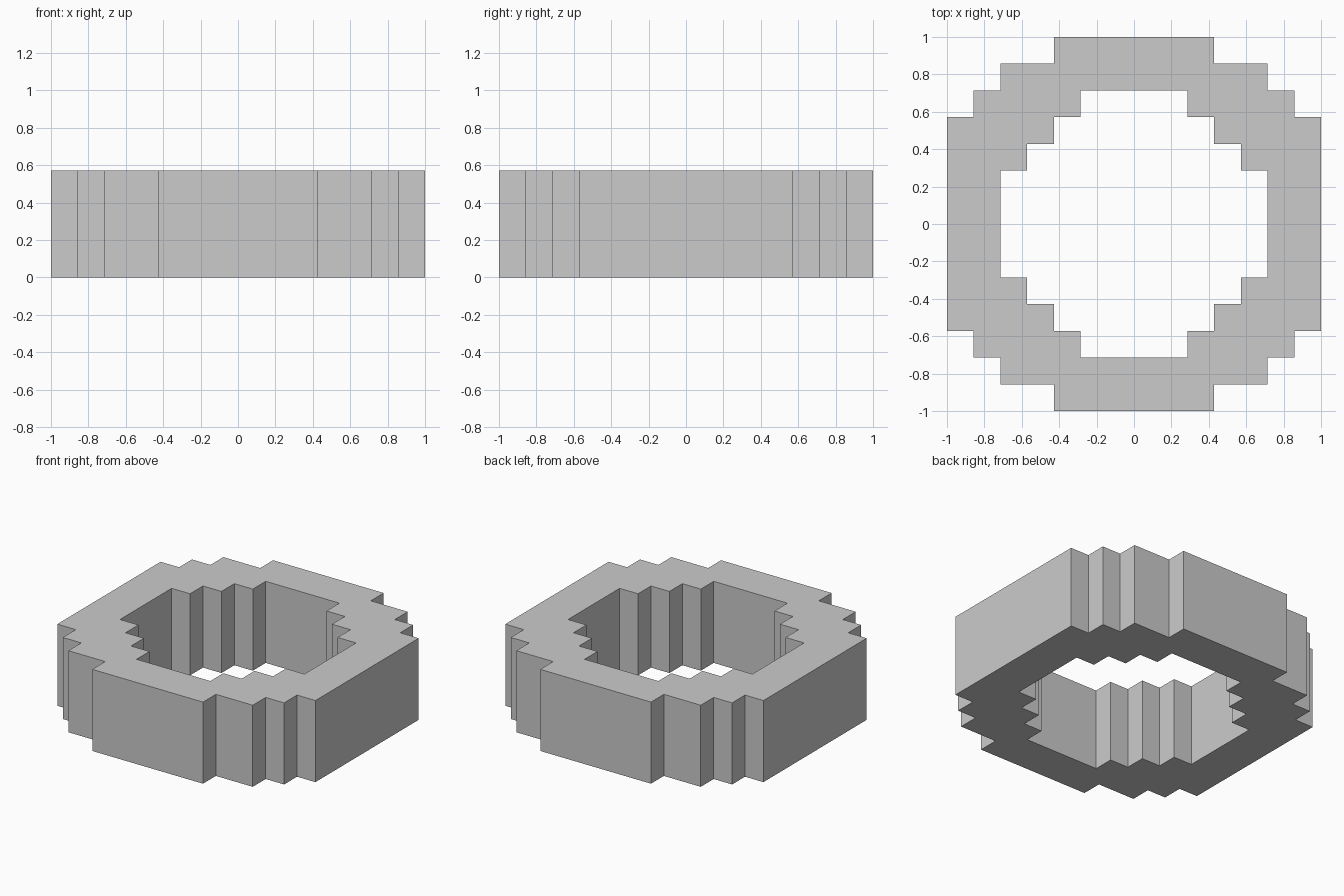
import bpy, bmesh

if "Cube" in bpy.data.objects:
    bpy.data.objects.remove(bpy.data.objects["Cube"])

U = 1 / 7          # grid cell size
HEIGHT = 4 * U

# Quarter outlines in grid cells, from the +x side round to the +y side
OUTER = [(7, 4), (6, 4), (6, 5), (5, 5), (5, 6), (3, 6), (3, 7)]
INNER = [(5, 2), (4, 2), (4, 3), (3, 3), (3, 4), (2, 4), (2, 5)]


def full_loop(q):
    """Mirror a quarter outline into a closed loop."""
    half = q + [(-x, y) for x, y in reversed(q)]
    return half + [(-x, -y) for x, y in half]


bm = bmesh.new()
edges = []
for quarter in (OUTER, INNER):
    verts = [bm.verts.new((x * U, y * U, 0)) for x, y in full_loop(quarter)]
    edges += [bm.edges.new((verts[i - 1], verts[i])) for i in range(len(verts))]

# Fill the ring between the two outlines and raise it
bmesh.ops.triangle_fill(bm, edges=edges, use_beauty=True, use_dissolve=False,
                        normal=(0, 0, 1))
res = bmesh.ops.extrude_face_region(bm, geom=bm.faces[:])
top = [g for g in res["geom"] if isinstance(g, bmesh.types.BMVert)]
bmesh.ops.translate(bm, verts=top, vec=(0, 0, HEIGHT))
bmesh.ops.recalc_face_normals(bm, faces=bm.faces[:])

mesh = bpy.data.meshes.new("stepped_ring")
bm.to_mesh(mesh)
bm.free()
ring = bpy.data.objects.new("stepped_ring", mesh)
bpy.context.collection.objects.link(ring)
